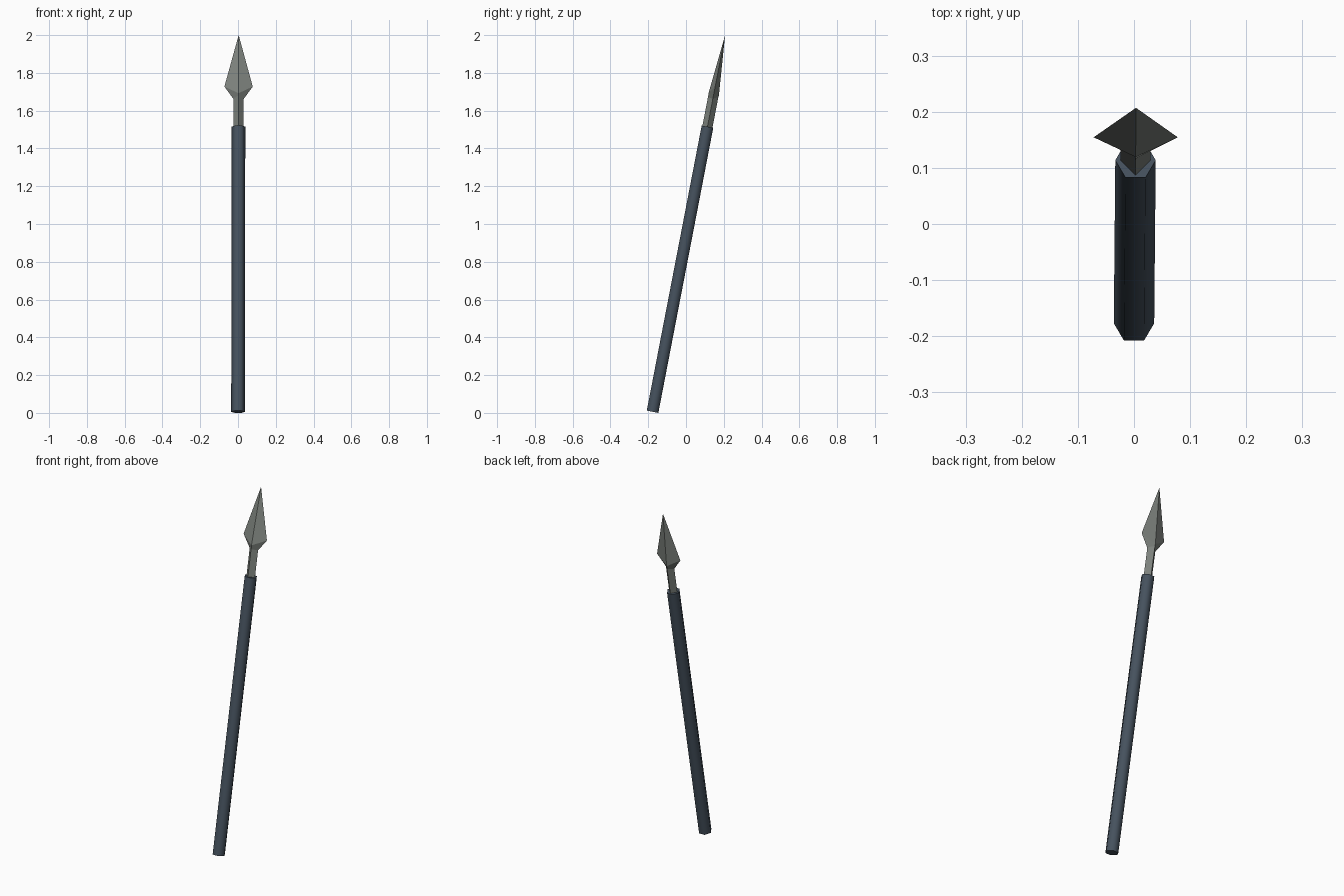
import bpy, math
from mathutils import Matrix

if "Cube" in bpy.data.objects:
    bpy.data.objects.remove(bpy.data.objects["Cube"])

# the whole spear leans backward about the x axis
LEAN = (Matrix.Translation((0.0, -0.177, 0.006))
        @ Matrix.Rotation(math.radians(-10.9), 4, 'X')
        @ Matrix.Rotation(math.radians(0.1), 4, 'Y'))


def material(name, colour):
    m = bpy.data.materials.new(name)
    m.diffuse_color = (*colour, 1)
    m.use_nodes = True
    m.node_tree.nodes["Principled BSDF"].inputs["Base Color"].default_value = m.diffuse_color
    return m


def ring(sides, rx, ry, zx, zy=None):
    """Ring of points; zx is the height of the side points, zy of the ridge points."""
    zy = zx if zy is None else zy
    pts = []
    for i in range(sides):
        a = 2 * math.pi * i / sides
        t = abs(math.sin(a))
        pts.append((rx * math.cos(a), ry * math.sin(a), zx * (1 - t) + zy * t))
    return pts


def loft(name, rings, mat, tip=None):
    """Skin a stack of rings, closing the end with a cap or a point."""
    n = len(rings[0])
    verts = [p for r in rings for p in r]
    faces = [tuple(reversed(range(n)))]
    for k in range(len(rings) - 1):
        for i in range(n):
            j = (i + 1) % n
            faces.append((k * n + i, k * n + j, (k + 1) * n + j, (k + 1) * n + i))
    last = (len(rings) - 1) * n
    if tip:
        verts.append(tip)
        faces += [(last + i, last + (i + 1) % n, len(verts) - 1) for i in range(n)]
    else:
        faces.append(tuple(range(last, last + n)))
    me = bpy.data.meshes.new(name)
    me.from_pydata(verts, [], faces)
    me.transform(LEAN)
    me.materials.append(mat)
    ob = bpy.data.objects.new(name, me)
    bpy.context.collection.objects.link(ob)
    return ob


wood = material("dark slate shaft", (0.061, 0.084, 0.112))
metal = material("grey metal", (0.205, 0.223, 0.205))

# six-sided shaft, softly shaded around its sides
shaft = loft("shaft", [ring(6, 0.036, 0.036, 0), ring(6, 0.036, 0.036, 1.537)], wood)
bpy.context.view_layer.objects.active = shaft
shaft.select_set(True)
bpy.ops.object.shade_smooth_by_angle(angle=math.radians(65))

# four-sided neck socketed into the shaft
loft("neck", [ring(4, 0.027, 0.027, 1.50), ring(4, 0.027, 0.027, 1.69, 1.70)], metal)

# diamond blade: flares from the neck to wide barbs, then tapers to a point
loft("blade", [ring(4, 0.026, 0.026, 1.685, 1.69),
               ring(4, 0.075, 0.028, 1.753, 1.712)], metal, tip=(0, 0, 2.031))
